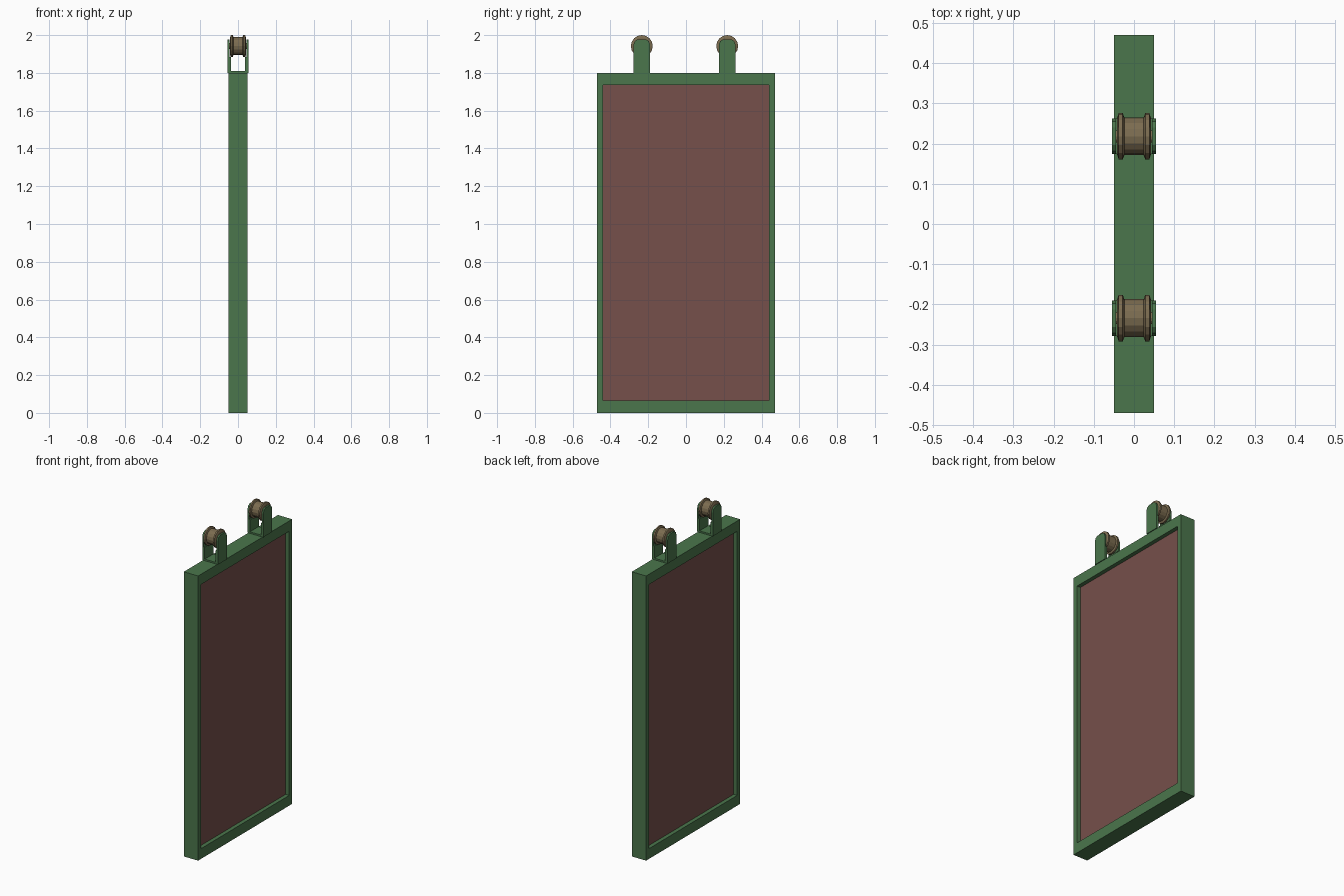
import bpy, bmesh
from math import sin, cos, tau

cube = bpy.data.objects.get("Cube")
if cube:
    bpy.data.objects.remove(cube, do_unlink=True)


def material(name, color):
    m = bpy.data.materials.new(name)
    m.use_nodes = True
    m.diffuse_color = (*color, 1)
    m.node_tree.nodes["Principled BSDF"].inputs["Base Color"].default_value = (*color, 1)
    return m


green = material("painted green", (0.07, 0.18, 0.072))
red = material("dull red", (0.18, 0.08, 0.07))
bronze = material("bronze", (0.20, 0.15, 0.08))


def finish(name, bm, mat):
    bmesh.ops.recalc_face_normals(bm, faces=bm.faces)
    me = bpy.data.meshes.new(name)
    bm.to_mesh(me)
    bm.free()
    me.materials.append(mat)
    ob = bpy.data.objects.new(name, me)
    bpy.context.collection.objects.link(ob)
    return ob


def prism(name, outline, x0, x1, mat):
    """Extrude a (y, z) outline along x."""
    bm = bmesh.new()
    face = bm.faces.new([bm.verts.new((x0, y, z)) for y, z in outline])
    ext = bmesh.ops.extrude_face_region(bm, geom=[face])["geom"]
    bmesh.ops.translate(bm, vec=(x1 - x0, 0, 0),
                        verts=[v for v in ext if isinstance(v, bmesh.types.BMVert)])
    return finish(name, bm, mat)


def rect(y0, y1, z0, z1):
    return [(y0, z0), (y1, z0), (y1, z1), (y0, z1)]


def lathe(name, profile, y, z, mat, sides=16):
    """Revolve a closed (x, radius) profile about the x axis."""
    bm = bmesh.new()
    rings = [[bm.verts.new((x, y + r * cos(tau * i / sides), z + r * sin(tau * i / sides)))
              for i in range(sides)] for x, r in profile]
    for a, b in zip(rings, rings[1:]):
        for i in range(sides):
            j = (i + 1) % sides
            bm.faces.new((a[i], a[j], b[j], b[i]))
    bm.faces.new(rings[0])
    bm.faces.new(rings[-1])
    return finish(name, bm, mat)


# Door frame: one ring with a rectangular opening
W, H, T = 0.47, 1.80, 0.05
bm = bmesh.new()
loops = []
for x in (-T, T):
    for pts in (rect(-W, W, 0, H), rect(-0.44, 0.44, 0.065, 1.735)):
        loops.append([bm.verts.new((x, y, z)) for y, z in pts])
for a, b in ((0, 1), (2, 3), (0, 2), (1, 3)):
    for i in range(4):
        j = (i + 1) % 4
        bm.faces.new((loops[a][i], loops[a][j], loops[b][j], loops[b][i]))
finish("door_frame", bm, green)

# Recessed panel
prism("door_panel", rect(-0.44, 0.44, 0.065, 1.735), -0.025, 0.025, red)

# Hanger brackets and grooved rollers
half = [(-0.042, 0.046), (-0.038, 0.058), (-0.028, 0.058), (-0.024, 0.047)]
profile = half + [(-x, r) for x, r in reversed(half)]
AXLE = 1.942
for label, yc in (("front", -0.234), ("rear", 0.218)):
    w = 0.044
    prism(label + "_bracket_base", rect(yc - w, yc + w, H - 0.01, 1.81), -0.05, 0.05, green)
    plate = [(yc - w, H), (yc + w, H), (yc + w, 1.95), (yc + 0.037, 1.968),
             (yc + 0.022, 1.978), (yc - 0.022, 1.978), (yc - 0.037, 1.968), (yc - w, 1.95)]
    for side, s in (("left", 1), ("right", -1)):
        prism(f"{label}_{side}_bracket_plate", plate, s * 0.045, s * 0.055, green)
        prism(f"{label}_{side}_bracket_foot", rect(yc - w, yc + w, H, 1.885),
              s * 0.038, s * 0.046, green)
    lathe(label + "_roller", profile, yc, AXLE, bronze)
    lathe(label + "_axle", [(-0.05, 0.015), (0.05, 0.015)], yc, AXLE, bronze, 12)
